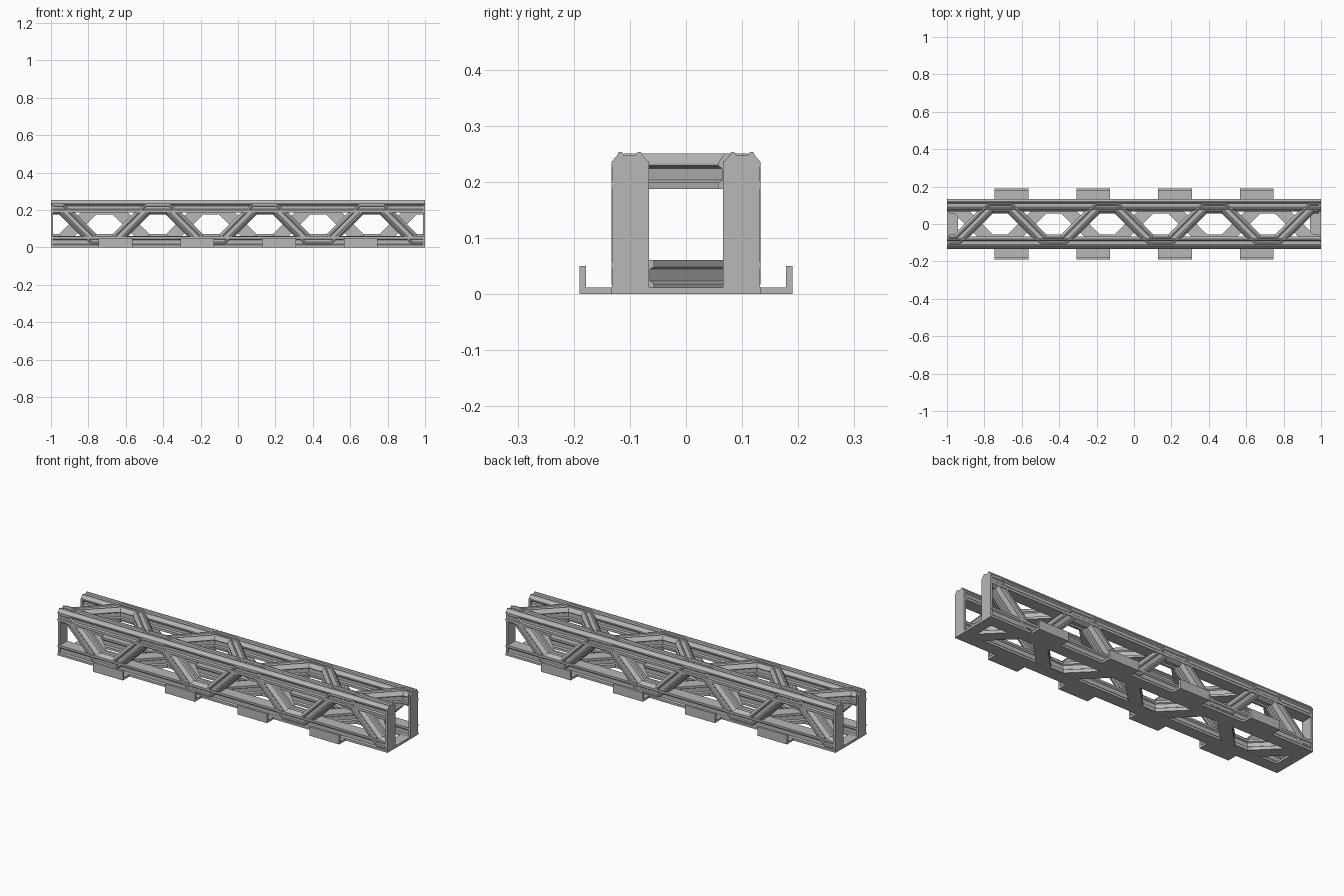
import bpy, bmesh
from mathutils import Vector

cube = bpy.data.objects.get("Cube")
if cube:
    bpy.data.objects.remove(cube)

steel = bpy.data.materials.new("grey_steel")
steel.use_nodes = True
GREY = (0.48, 0.48, 0.48, 1)
steel.diffuse_color = GREY
steel.node_tree.nodes["Principled BSDF"].inputs["Base Color"].default_value = GREY


def loft(name, rings):
    """Join equal rings of points into a closed solid."""
    bm = bmesh.new()
    loops = [[bm.verts.new(p) for p in ring] for ring in rings]
    n = len(loops[0])
    for a, b in zip(loops, loops[1:]):
        for i in range(n):
            j = (i + 1) % n
            bm.faces.new((a[i], a[j], b[j], b[i]))
    bm.faces.new(loops[0])
    bm.faces.new(loops[-1])
    bmesh.ops.recalc_face_normals(bm, faces=bm.faces[:])
    mesh = bpy.data.meshes.new(name)
    bm.to_mesh(mesh)
    bm.free()
    mesh.materials.append(steel)
    obj = bpy.data.objects.new(name, mesh)
    bpy.context.scene.collection.objects.link(obj)
    return obj


def extrude_x(name, profile, x0, x1, side=1):
    return loft(name, [[(x, side * y, z) for y, z in profile] for x in (x0, x1)])


def rect(y0, y1, z0, z1):
    return [(y0, z0), (y1, z0), (y1, z1), (y0, z1)]


# Grooved corner rails, the upper ones with two ridges on top
upper = [(.133, .235), (.123, .247), (.120, .253), (.114, .253), (.110, .247),
         (.090, .247), (.086, .253), (.080, .253), (.077, .247), (.067, .235),
         (.067, .228), (.073, .222), (.073, .206), (.067, .200), (.067, .187),
         (.133, .187), (.133, .200), (.127, .206), (.127, .222), (.133, .228)]
lower = [(.133, 0), (.067, 0), (.067, .012), (.073, .018), (.073, .040),
         (.067, .046), (.067, .057), (.133, .057), (.133, .046), (.127, .040),
         (.127, .018), (.133, .012)]
for side, word in ((-1, "front"), (1, "back")):
    extrude_x(f"{word}_upper_rail", upper, -1, 1, side)
    extrude_x(f"{word}_lower_rail", lower, -1, 1, side)

    # Thin end posts
    for end, label in ((-1, "right"), (1, "left")):
        extrude_x(f"{word}_{label}_end_post", rect(.066, .132, .005, .236),
                  end * .988, end, side)

    # Angled brackets along the foot
    bracket = [(.12, 0), (.19, 0), (.19, .05), (.178, .05), (.178, .012), (.12, .012)]
    for i in range(4):
        x = -.655 + i * .437
        extrude_x(f"{word}_bracket_{i + 1}", bracket, x - .09, x + .09, side)

# Floor plates closing each end
for end, label in ((-1, "right"), (1, "left")):
    extrude_x(f"{label}_floor_plate", rect(-.07, .07, 0, .012), end * .942, end)

# Lacing section: half width against depth below the outer face
side_groove = [(.033, .014), (.033, .018), (.026, .023), (.026, .044),
               (.033, .048), (.033, .060)]
ridged_half = [(.010, 0), (.014, -.004), (.020, -.004), (.024, 0)] + side_groove
flat_half = [(.033, 0)] + side_groove


def lacing(name, half, start, reach, place):
    """Zigzag of seven bays, swept with mitred corners."""
    section = half + [(-w, d) for w, d in reversed(half)]
    step = 2 / 7
    flat = step / 2 - reach
    path = []
    for i in range(8):
        x, v = -1 + i * step, start * reach * (-1) ** i
        path += [Vector((max(x - flat, -.99), v)), Vector((min(x + flat, .99), v))]
    rings = []
    for i, p in enumerate(path):
        before = (p - path[i - 1]).normalized() if i else None
        after = (path[i + 1] - p).normalized() if i < len(path) - 1 else None
        before, after = before or after, after or before
        n0, n1 = Vector((-before.y, before.x)), Vector((-after.y, after.x))
        miter = (n0 + n1) / (1 + n0.dot(n1))
        rings.append([place(*(p + miter * w), d) for w, d in section])
    loft(name, rings)


MID = .123
lacing("top_lacing", ridged_half, -1, .09, lambda x, v, d: (x, v, .247 - d))
lacing("floor_lacing", flat_half, 1, .09, lambda x, v, d: (x, v, .0005 + d))
lacing("front_lacing", ridged_half, 1, .085, lambda x, v, d: (x, d - .129, MID + v))
lacing("back_lacing", ridged_half, -1, .085, lambda x, v, d: (x, .129 - d, MID + v))
